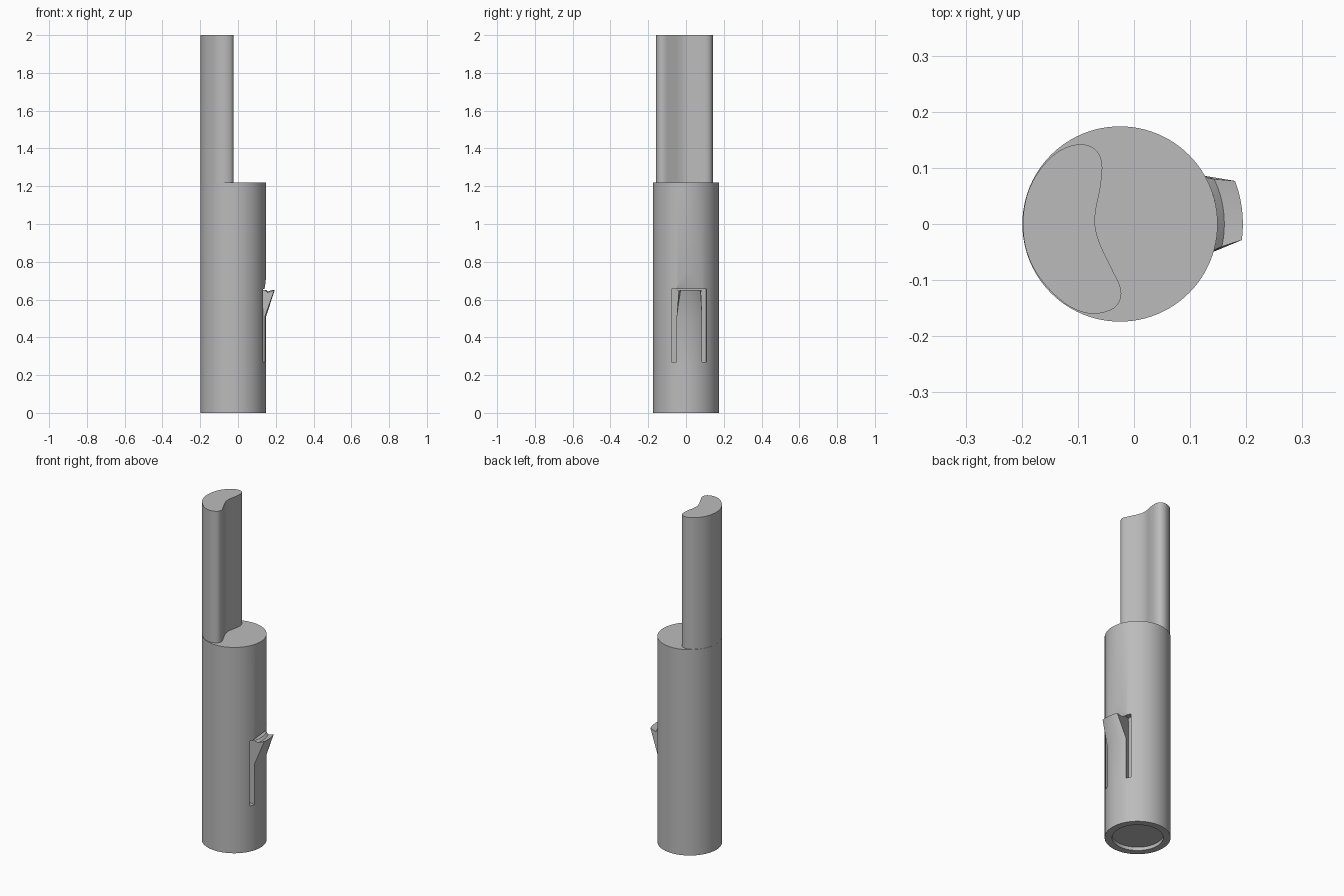
import bpy, bmesh, math
from mathutils import Matrix, Vector

if "Cube" in bpy.data.objects:
    bpy.data.objects.remove(bpy.data.objects["Cube"])

CX, R, TURN = -0.025, 0.174, math.radians(6.5)

grey = bpy.data.materials.new("plain grey")
grey.diffuse_color = (0.5, 0.5, 0.5, 1)
grey.use_nodes = True
grey.node_tree.nodes["Principled BSDF"].inputs["Base Color"].default_value = grey.diffuse_color


def finish(name, bm, place=None, smooth=True):
    bmesh.ops.recalc_face_normals(bm, faces=bm.faces)
    me = bpy.data.meshes.new(name)
    bm.to_mesh(me)
    bm.free()
    if place:
        me.transform(place)
    ob = bpy.data.objects.new(name, me)
    bpy.context.collection.objects.link(ob)
    me.materials.append(grey)
    if smooth:
        shade(ob)
    return ob


def shade(ob):
    bpy.ops.object.select_all(action='DESELECT')
    ob.select_set(True)
    bpy.context.view_layer.objects.active = ob
    bpy.ops.object.shade_smooth_by_angle(angle=math.radians(30))


def loft(rings):
    """Closed rings joined in order, capped at both ends."""
    bm = bmesh.new()
    vs = [[bm.verts.new(p) for p in ring] for ring in rings]
    n = len(rings[0])
    for a, b in zip(vs, vs[1:]):
        for i in range(n):
            j = (i + 1) % n
            bm.faces.new((a[i], a[j], b[j], b[i]))
    bm.faces.new(vs[0])
    bm.faces.new(vs[-1])
    return bm


def circle(r, z, n=96):
    return [(r * math.cos(2 * math.pi * i / n), r * math.sin(2 * math.pi * i / n), z)
            for i in range(n)]


axis = Matrix.Translation((CX, 0, 0))
side = axis @ Matrix.Rotation(TURN, 4, 'Z')

# Barrel with a shallow round recess underneath
barrel = finish("barrel", loft([circle(0.135, 0.02), circle(0.135, 0),
                                circle(R, 0), circle(R, 1.22)]), axis, False)


# Pocket around the latch: straight sides and a sloping arched top
def pocket_ring(u, rise, n=16):
    pts = [(u, -0.093, 0.27), (u, 0.093, 0.27)]
    for i in range(n + 1):
        v = 0.093 * math.cos(math.pi * i / n)
        pts.append((u, v, 0.655 + rise * math.sin(math.pi * i / n)))
    return pts


cutter = finish("pocket_cutter", loft([pocket_ring(0.125, 0), pocket_ring(0.157, 0),
                                       pocket_ring(0.174, 0.09), pocket_ring(0.3, 0.09)]),
                side, False)
cutter.hide_render = True
cutter.hide_viewport = True
mod = barrel.modifiers.new("pocket", 'BOOLEAN')
mod.operation = 'DIFFERENCE'
mod.solver = 'EXACT'
mod.object = cutter
bpy.context.view_layer.objects.active = barrel
bpy.ops.object.modifier_apply(modifier="pocket")
bpy.data.objects.remove(cutter)
shade(barrel)

# Flared latch tongue: (radius, height, half angle) swept around the axis
section = [(0.12, 0.25, 23), (R, 0.25, 23), (R, 0.51, 23), (0.219, 0.65, 14),
           (0.186, 0.638, 19), (0.174, 0.65, 22), (0.12, 0.65, 23)]
steps = 12
rings = []
for k in range(steps + 1):
    t = 2 * k / steps - 1
    rings.append([(r * math.cos(math.radians(h) * t), r * math.sin(math.radians(h) * t), z)
                  for r, z, h in section])
finish("latch_tongue", loft(rings), side)

# Tall blade with a rounded back and a wavy front face
outline = [(-0.198, 0), (-0.191, 0.05), (-0.171, 0.092), (-0.138, 0.127), (-0.1, 0.142),
           (-0.07, 0.134), (-0.057, 0.108), (-0.06, 0.065), (-0.068, 0.025), (-0.069, -0.005),
           (-0.06, -0.037), (-0.04, -0.079), (-0.023, -0.118), (-0.031, -0.146),
           (-0.06, -0.159), (-0.092, -0.157), (-0.128, -0.138), (-0.168, -0.096),
           (-0.191, -0.05)]
curve, n = [], len(outline)
for i in range(n):
    p0, p1, p2, p3 = (Vector(outline[(i + k) % n]) for k in (-1, 0, 1, 2))
    for s in range(5):
        t = s / 5
        curve.append(0.5 * (2 * p1 + (p2 - p0) * t + (2 * p0 - 5 * p1 + 4 * p2 - p3) * t * t
                            + (3 * p1 - p0 - 3 * p2 + p3) * t ** 3))
finish("blade", loft([[(p.x, p.y, z) for p in curve] for z in (1.2, 2.0)]))
